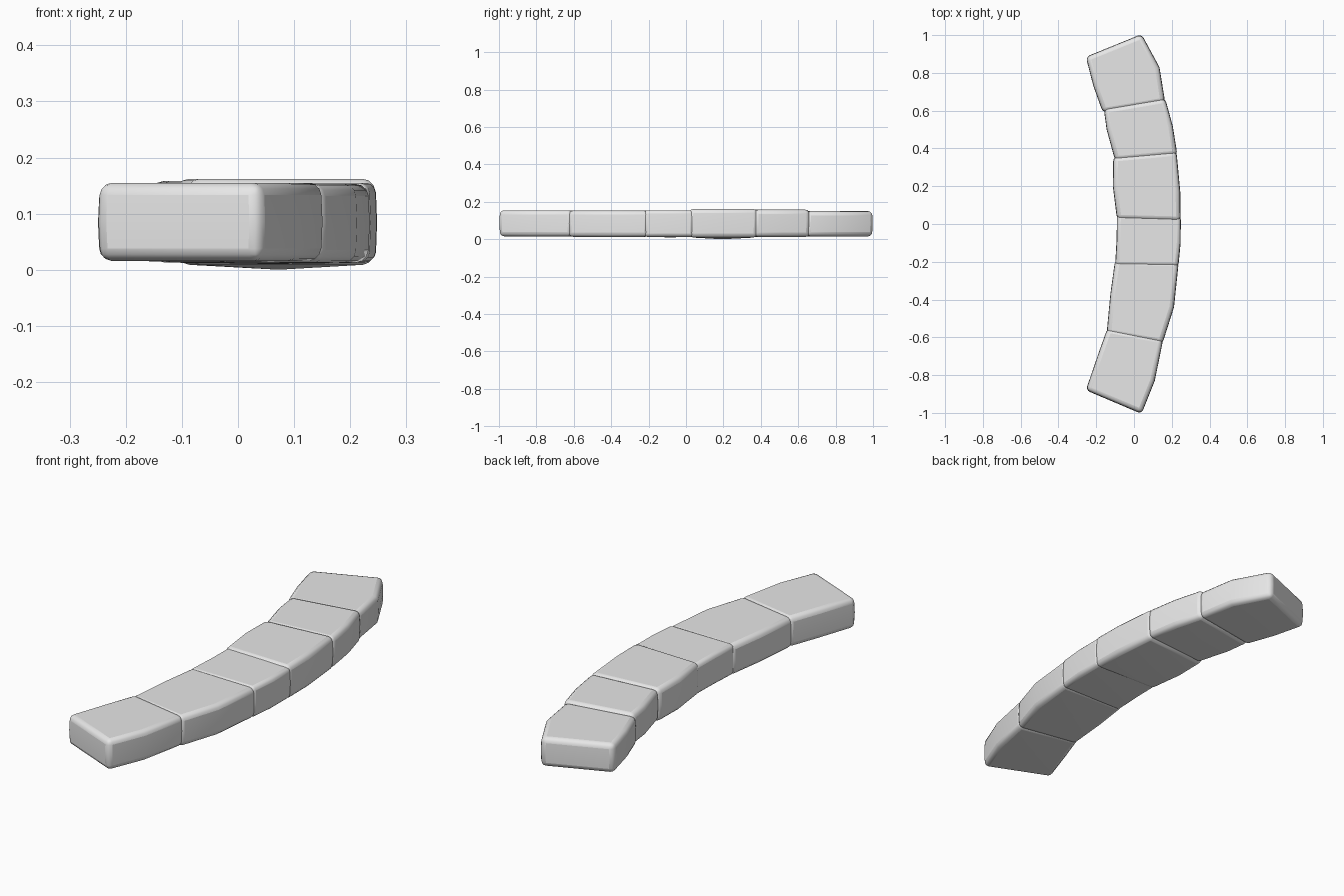
import bpy, bmesh
from mathutils import Vector

cube = bpy.data.objects.get("Cube")
if cube:
    bpy.data.objects.remove(cube, do_unlink=True)

stone = bpy.data.materials.new("grey stone")
stone.use_nodes = True
GREY = (0.8, 0.8, 0.8, 1)
stone.diffuse_color = GREY
stone.node_tree.nodes["Principled BSDF"].inputs["Base Color"].default_value = GREY


def make_block(name, outline, bottom, top, sag=0.0, bevel=0.022):
    """Rounded stone: counter-clockwise outline, slightly narrower at the top."""
    bm = bmesh.new()
    centre = sum((Vector(p) for p in outline), Vector((0, 0))) / len(outline)
    rings = []
    for z, scale in ((bottom, 0.985), ((bottom + top) / 2, 1.0), (top, 0.985)):
        ring = []
        for p in outline:
            q = centre + (Vector(p) - centre) * scale
            ring.append(bm.verts.new((q.x, q.y, z)))
        rings.append(ring)
    n = len(outline)
    for low, high in zip(rings, rings[1:]):
        for i in range(n):
            j = (i + 1) % n
            bm.faces.new((low[i], low[j], high[j], high[i]))
    bm.faces.new(rings[-1])
    base = bm.faces.new(rings[0][::-1])
    # belly of the underside
    poke = bmesh.ops.poke(bm, faces=[base])
    poke["verts"][0].co.z -= sag
    mesh = bpy.data.meshes.new(name)
    bm.to_mesh(mesh)
    bm.free()
    mesh.materials.append(stone)
    obj = bpy.data.objects.new(name, mesh)
    bpy.context.collection.objects.link(obj)
    mod = obj.modifiers.new("worn edges", "BEVEL")
    mod.width = bevel
    mod.segments = 3
    mod.limit_method = "ANGLE"
    mod.angle_limit = 0.5
    bpy.context.view_layer.objects.active = obj
    obj.select_set(True)
    bpy.ops.object.shade_smooth_by_angle(angle=0.7)
    obj.select_set(False)


# Six stones laid along the arc, front to back
make_block("front_end_stone",
           [(-0.255, -0.88), (0.04, -1.005), (0.11, -0.83), (0.155, -0.61), (-0.14, -0.55), (-0.19, -0.69)],
           0.016, 0.155, 0.002)
make_block("second_stone",
           [(-0.145, -0.58), (0.15, -0.635), (0.212, -0.44), (0.237, -0.2), (-0.1, -0.19), (-0.125, -0.37)],
           0.013, 0.153, 0.002)
make_block("third_stone",
           [(-0.1, -0.22), (0.235, -0.225), (0.247, -0.1), (0.248, 0.04), (-0.09, 0.06), (-0.092, -0.08)],
           0.013, 0.155, 0.003, 0.018)
make_block("fourth_stone",
           [(-0.09, 0.025), (0.247, 0.015), (0.245, 0.17), (0.225, 0.385), (-0.11, 0.355), (-0.112, 0.2)],
           0.01, 0.162, 0.01)
make_block("fifth_stone",
           [(-0.1, 0.335), (0.23, 0.365), (0.205, 0.52), (0.165, 0.665), (-0.16, 0.61), (-0.145, 0.5)],
           0.013, 0.158, 0.002)
make_block("back_end_stone",
           [(-0.165, 0.59), (0.165, 0.645), (0.135, 0.83), (0.04, 1.005), (-0.255, 0.885), (-0.215, 0.73)],
           0.016, 0.15, 0.002)
